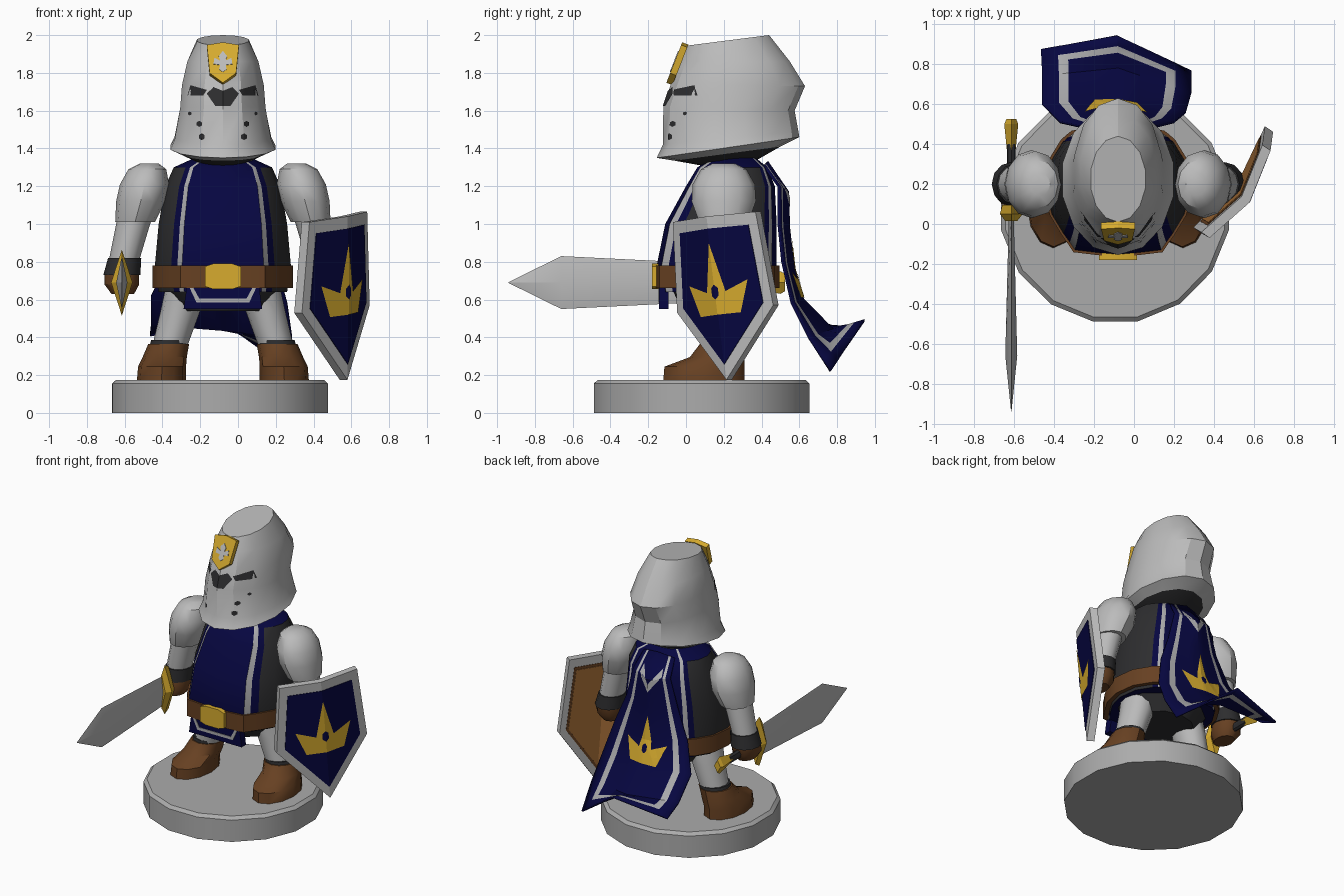
import bpy, bmesh, math
from mathutils import Vector, Matrix
from mathutils.bvhtree import BVHTree

if "Cube" in bpy.data.objects:
    bpy.data.objects.remove(bpy.data.objects["Cube"])

CX = -0.08  # symmetry line of the figure


def material(name, rgb):
    m = bpy.data.materials.new(name)
    m.diffuse_color = (*rgb, 1)
    m.use_nodes = True
    m.node_tree.nodes["Principled BSDF"].inputs["Base Color"].default_value = m.diffuse_color
    return m


STEEL = material("steel grey", (0.50, 0.50, 0.50))
STONE = material("stone grey", (0.41, 0.41, 0.41))
NAVY = material("navy cloth", (0.002, 0.002, 0.052))
TRIM = material("pale trim", (0.42, 0.42, 0.43))
DARK = material("dark grey", (0.026, 0.026, 0.028))
GOLD = material("gold", (0.68, 0.41, 0.028))
BROWN = material("brown leather", (0.135, 0.052, 0.016))
WOOD = material("light brown wood", (0.34, 0.14, 0.035))


def make(name, verts, faces, mats, idx=None, smooth=35):
    me = bpy.data.meshes.new(name)
    me.from_pydata([tuple(v) for v in verts], [], faces)
    for m in mats:
        me.materials.append(m)
    if idx:
        me.polygons.foreach_set("material_index", idx)
    bm = bmesh.new()
    bm.from_mesh(me)
    bmesh.ops.recalc_face_normals(bm, faces=bm.faces)
    bm.to_mesh(me)
    bm.free()
    me.shade_smooth()
    me.set_sharp_from_angle(angle=math.radians(smooth))
    ob = bpy.data.objects.new(name, me)
    bpy.context.collection.objects.link(ob)
    return ob


def loft(name, rings, mats, rule=lambda i, j: 0, closed=True, smooth=35):
    """Skin a stack of rings; rule(row, column) picks the material."""
    n = len(rings[0])
    verts = [p for r in rings for p in r]
    faces, idx = [], []
    for i in range(len(rings) - 1):
        for j in range(n if closed else n - 1):
            k = (j + 1) % n
            faces.append((i*n + j, i*n + k, (i+1)*n + k, (i+1)*n + j))
            idx.append(rule(i, j))
    if closed:
        faces += [tuple(range(n)), tuple(range(len(verts) - n, len(verts)))]
        idx += [rule(0, 0), rule(len(rings) - 2, 0)]
    return make(name, verts, faces, mats, idx, smooth)


def circle(n, start=0.0):
    return [(math.sin(start + math.tau*k/n), -math.cos(start + math.tau*k/n)) for k in range(n)]


def ring(prof, hw, yf, yb, zf, zb=None, cx=CX):
    """Horizontal outline from front yf to back yb, tilting from zf to zb."""
    zb = zf if zb is None else zb
    return [(cx + hw*a, (yf+yb)/2 + (yb-yf)/2*b, (zf+zb)/2 + (zb-zf)/2*b) for a, b in prof]


def yloft(name, rows, n, mat, cx, cz):
    """Part running along y; rows are (y, half width, half height)."""
    return loft(name, [[(cx + hx*a, y, cz + hz*b) for a, b in circle(n)] for y, hx, hz in rows], [mat], smooth=20)


def frame(origin, right, up):
    right, up = Vector(right).normalized(), Vector(up).normalized()
    m = Matrix((right, up, right.cross(up))).transposed().to_4x4()
    m.translation = origin
    return m


def prism(name, pts, fr, depth, mat):
    rings = [[fr @ Vector((u, v, z)) for u, v in pts] for z in (-depth, 0)]
    return loft(name, rings, [mat], smooth=20)


def decal(name, pts, fr, target, mat, lift=0.005):
    """Thin painted shape projected on a target surface."""
    me = target.data
    tree = BVHTree.FromPolygons([v.co for v in me.vertices], [tuple(p.vertices) for p in me.polygons])
    bm = bmesh.new()
    bm.faces.new([bm.verts.new((u, v, 0)) for u, v in pts])
    bmesh.ops.triangulate(bm, faces=bm.faces[:])
    bmesh.ops.bisect_plane(bm, geom=bm.verts[:] + bm.edges[:] + bm.faces[:], plane_co=(0, 0, 0), plane_no=(1, 0, 0))
    bmesh.ops.subdivide_edges(bm, edges=bm.edges[:], cuts=3, use_grid_fill=True)
    bmesh.ops.triangulate(bm, faces=bm.faces[:])
    n = fr.to_3x3() @ Vector((0, 0, 1))
    for v in bm.verts:
        p = fr @ v.co
        hit = tree.ray_cast(p + n*2, -n)[0] or tree.find_nearest(p)[0]
        v.co = hit + n*lift
    bm.normal_update()
    out = bpy.data.meshes.new(name)
    bm.to_mesh(out)
    bm.free()
    out.materials.append(mat)
    bpy.context.collection.objects.link(bpy.data.objects.new(name, out))


def both_sides(half):
    return half + [(-u, v) for u, v in reversed(half) if u != 0]


def spot(u, v, ru, rv):
    return [(u + ru*a, v + rv*b) for a, b in circle(6)]


def crown(name, fr, target, k, lift):
    half = [(0, .38), (.06, .12), (.19, .17), (.13, .0)]
    decal(name, [(u*k, v*k) for u, v in both_sides(half)], fr, target, GOLD, lift)
    decal(name + "_jewel", spot(0, .12*k, .025*k, .04*k), fr, target, NAVY, lift + .003)


C12, C14 = circle(12), circle(14)

# Round base
loft("base", [ring(circle(16, .2), r, .083 - r, .083 + r, z, cx=-.095)
              for r, z in ((.582, 0), (.582, .155), (.56, .175))], [STONE])

# Torso with tabard strips: columns are centre, trim, edge, then dark flanks
half = [(0, -1), (.60, -.92), (.67, -.80), (.76, -.66), (.92, -.36), (1, 0),
        (.95, .45), (.77, .78), (.69, .86), (.62, .92), (0, 1)]
TAB = half + [(-a, b) for a, b in half[-2:0:-1]]
strips = [0, 1, 0, 2, 2, 2, 2, 0, 1, 0]
loft("torso", [ring(TAB, *r) for r in ((.34, -.13, .47, .64), (.36, -.155, .48, .78), (.34, -.11, .48, 1.0),
                                       (.305, .0, .47, 1.2), (.26, .06, .43, 1.30), (.15, .14, .37, 1.35))],
     [NAVY, TRIM, DARK], lambda i, j: 0 if i == 4 and strips[j % 10] == 2 else strips[j % 10])
loft("belt", [ring(TAB, .372, -.168, .495, z) for z in (.66, .78)], [BROWN])
FRONT = frame((CX, -.18, 0), (1, 0, 0), (0, 0, 1))
prism("belt_buckle", both_sides([(.05, .79), (.095, .775), (.095, .67), (.05, .655)]), FRONT, .04, GOLD)
loft("hips", [ring(C12, .22, -.02, .38, .54), ring(C12, .33, -.08, .45, .67)], [DARK])

# Front skirt of the tabard with trim
SK = frame((CX, -.142, 0), (1, 0, 0), (0, 0, 1))
prism("front_skirt", [(-.19, .68), (-.208, .55), (.208, .55), (.19, .68)], SK, .05, NAVY)
prism("skirt_trim", [(-.175, .66), (-.14, .585), (.14, .585), (.175, .66), (.155, .66), (.125, .605), (-.125, .605), (-.155, .66)],
      SK @ Matrix.Translation((0, 0, .004)), .006, TRIM)

# Helmet: neck, underside, rim, cheeks, brow, crown
helmet = loft("helmet", [ring(C14, *r) for r in (
    (.12, .08, .36, 1.31, 1.33), (.22, -.06, .5, 1.335, 1.41), (.285, -.155, .60, 1.35, 1.46),
    (.262, -.122, .595, 1.42, 1.49), (.232, -.12, .575, 1.62, 1.60), (.222, -.08, .63, 1.74, 1.73),
    (.193, -.03, .55, 1.86, 1.86), (.14, .01, .44, 1.945, 2.0))],
    [STEEL, DARK], lambda i, j: int(i == 0), smooth=30)
decal("nose_slit", both_sides([(0, 1.705), (.05, 1.725), (.085, 1.69), (.04, 1.625)]), FRONT, helmet, DARK)
for s, side in ((-1, "right"), (1, "left")):
    decal(side + "_eye_slit", [(s*u, v) for u, v in ((.105, 1.68), (.188, 1.68), (.172, 1.735), (.085, 1.71))],
          FRONT, helmet, DARK)
    for k, (u, v, r) in enumerate(((.125, 1.53, .016), (.112, 1.462, .018), (.175, 1.585, .01))):
        decal(f"{side}_breath_hole_{k}", spot(s*u, v, r, r), FRONT, helmet, DARK)

# Brow badge with a small cross
BR = frame((CX, -.062, 1.855), (1, 0, 0), (0, .09, .23))
prism("brow_badge", both_sides([(0, .115), (.085, .1), (.07, -.06), (0, -.115)]), BR, .035, GOLD)
prism("brow_badge_cross", both_sides([(0, .065), (.022, .035), (.015, .01), (.045, .025), (.05, -.01),
                                      (.015, -.015), (.02, -.04), (0, -.055)]),
      BR @ Matrix.Translation((0, 0, .004)), .006, STEEL)

# Arms and legs, mirrored about the body centre
for s, side in ((-1, "right"), (1, "left")):
    def limb(name, rows, mat, prof=C12, s=s, side=side):
        """Rows are (side offset, centre y, z, half width, half depth)."""
        return loft(f"{side}_{name}", [ring(prof, rx, y - ry, y + ry, z, cx=CX + s*dx) for dx, y, z, rx, ry in rows], [mat])

    limb("pauldron", [(.39, .2, 1.32, .05, .06), (.40, .2, 1.29, .10, .12), (.415, .2, 1.21, .13, .165),
                      (.435, .2, 1.12, .13, .17), (.465, .2, 1.01, .105, .13)], STEEL)
    limb("arm", [(.45, .2, 1.08, .10, .10), (.475, .2, 1.0, .09, .10), (.525, .2, .80, .08, .09)], STEEL)
    limb("cuff", [(.52, .2, .82, .088, .1), (.535, .2, .73, .098, .11)], DARK)
    limb("glove", [(.535, .2, .74, .092, .1), (.535, .19, .68, .092, .105), (.53, .18, .63, .06, .08)], BROWN)
    limb("leg", [(.19, .18, .68, .11, .13), (.225, .19, .54, .105, .12), (.285, .19, .34, .092, .1)], STEEL)
    limb("boot_band", [(.287, .19, .35, .102, .111), (.282, .19, .385, .098, .108)], DARK)
    limb("boot", [(.325, .095, .175, .13, .215), (.322, .098, .245, .127, .212), (.308, .165, .295, .117, .145),
                  (.287, .19, .365, .108, .116)], BROWN)

# Cape: rows of left, middle and right points, split into cloth and trim
rows = [((-.20, .41, 1.31), (-.08, .43, 1.33), (.04, .41, 1.31)),
        ((-.22, .49, 1.20), (-.08, .54, 1.17), (.07, .49, 1.20)),
        ((-.28, .49, 1.00), (-.08, .545, .98), (.12, .49, 1.00)),
        ((-.37, .51, .80), (-.08, .57, .76), (.20, .51, .80)),
        ((-.46, .60, .62), (-.08, .62, .60), (.26, .56, .58)),
        ((-.46, .74, .47), (-.08, .78, .44), (.285, .65, .40)),
        ((-.465, .875, .41), (-.085, .945, .49), (.285, .765, .22))]
rows = [[Vector(p) for p in r] for r in rows]
rows[6:6] = [[a.lerp(b, t) for a, b in zip(rows[5], rows[6])] for t in (.48, .68)]
cape_rings = [[l.lerp(m, t) for t in (0, .22, .35, .7)] + [m] + [m.lerp(r, t) for t in (.3, .65, .78, 1)]
              for l, m, r in rows]
cape = loft("cape", cape_rings, [NAVY, TRIM],
            lambda i, j: int((j in (1, 6) and i < 7) or (i == 6 and 1 <= j <= 6)), closed=False, smooth=25)
solid = cape.modifiers.new("thickness", 'SOLIDIFY')
solid.thickness, solid.offset = .012, 0
BACK = frame((CX, .6, 0), (-1, 0, 0), (0, 0, 1))
decal("cape_collar_trim", both_sides([(0, 1.14), (.075, 1.25), (.085, 1.2), (0, 1.085)]), BACK, cape, TRIM, .009)
crown("cape_crown", frame((CX - .01, .6, .61), (-1, 0, 0), (0, 0, 1)), cape, .82, .011)

# Sword
SX, SZ = -.615, .69
yloft("sword_blade", [(.05, .012, .105), (-.66, .03, .14), (-.94, .001, .002)], 4, STEEL, SX, SZ)
yloft("sword_guard", [(.015, .03, .12), (.05, .057, .175), (.095, .045, .15)], 4, GOLD, SX, SZ)
yloft("sword_grip", [(.08, .022, .03), (.40, .022, .03)], 8, DARK, SX, SZ)
yloft("sword_pommel", [(.37, .022, .03), (.50, .035, .06), (.525, .025, .045)], 4, GOLD, SX, SZ)

# Shield: keeled, slightly rolled and leaning plate with cloth front and wooden back
U, Z = Vector((.57, .82, 0)), Vector((0, 0, 1))
SH = frame((.525, .2, 0), U, Z)
OUTLINE = [(-.264, 1.01), (0, 1.04), (.275, 1.065), (.31, .57), (0, .175), (-.316, .53)]


def shield_points(k, off):
    pts = [(u*k, .66 + (v - .66)*k) for u, v in OUTLINE]
    return [SH @ Vector((u + .1*(.6 - v), v, .07*(1 - abs(u)/.3) + .07*(v - .65) + off)) for u, v in pts]


def shield_plate(name, k, front, back, mat):
    faces = [(0, 1, 4, 5), (1, 2, 3, 4), (6, 7, 10, 11), (7, 8, 9, 10)]
    faces += [(j, (j+1) % 6, (j+1) % 6 + 6, j + 6) for j in range(6)]
    return make(name, shield_points(k, front) + shield_points(k, back), faces, [mat], smooth=10)


shield_plate("shield_rim", 1, 0, -.05, STEEL)
shield_face = shield_plate("shield_face", .83, .004, -.004, NAVY)
shield_plate("shield_back_edge", .85, -.046, -.053, BROWN)
shield_plate("shield_back", .80, -.046, -.057, WOOD)
crown("shield_crown", frame(SH @ Vector((.008, .52, 0)), U + .1*Z, Z - .1*U), shield_face, 1, .005)
